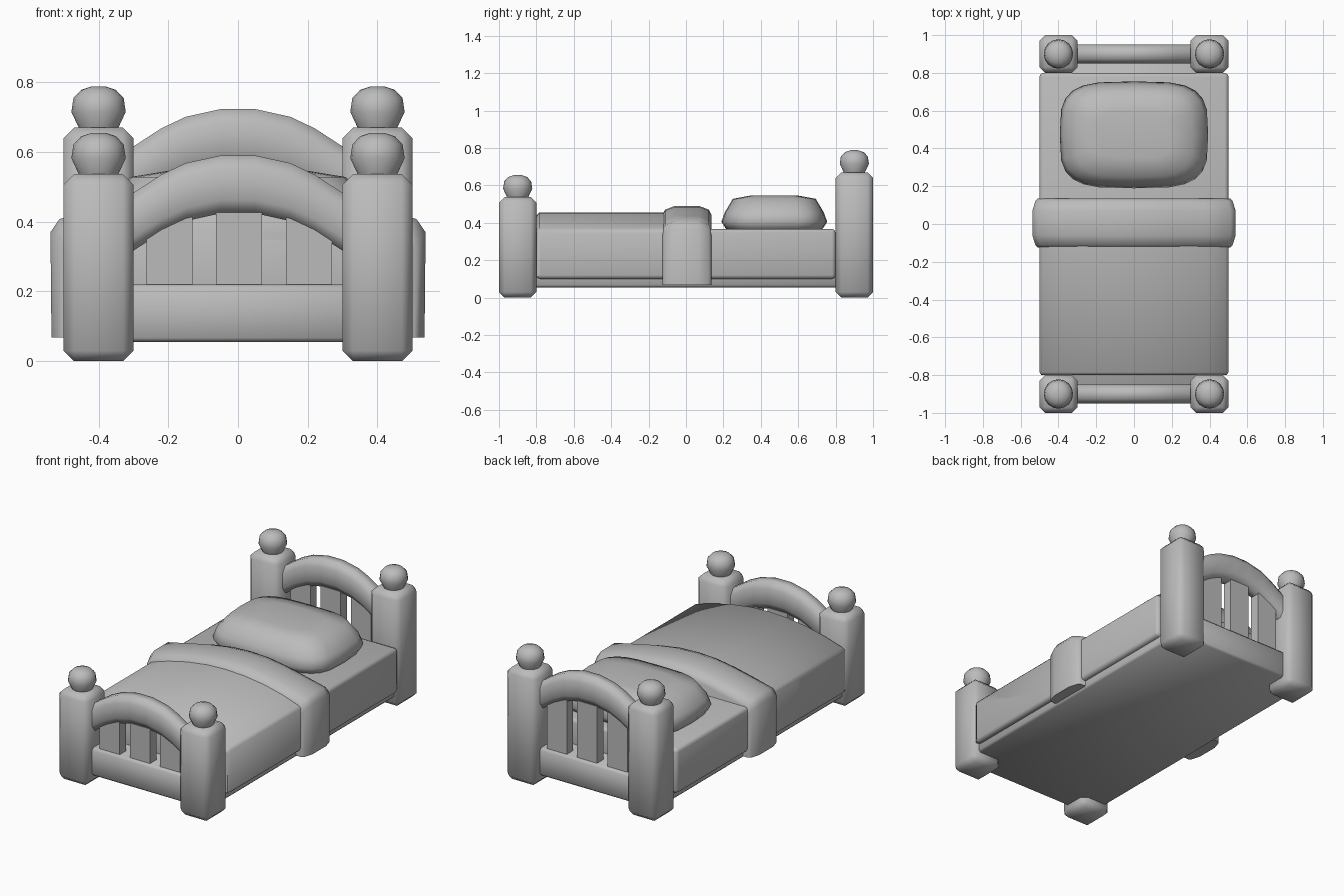
import bpy, bmesh
from math import cos, sin, pi, copysign, radians

cube = bpy.data.objects.get("Cube")
if cube:
    bpy.data.objects.remove(cube, do_unlink=True)

GREY = (0.5, 0.5, 0.5, 1)
mat = bpy.data.materials.new("plain grey")
mat.use_nodes = True
mat.diffuse_color = GREY
mat.node_tree.nodes["Principled BSDF"].inputs["Base Color"].default_value = GREY


def finish(bm, name, bevel=0, segments=1, angle=50):
    bmesh.ops.recalc_face_normals(bm, faces=bm.faces)
    mesh = bpy.data.meshes.new(name)
    bm.to_mesh(mesh)
    bm.free()
    mesh.materials.append(mat)
    ob = bpy.data.objects.new(name, mesh)
    bpy.context.collection.objects.link(ob)
    bpy.ops.object.select_all(action='DESELECT')
    ob.select_set(True)
    bpy.context.view_layer.objects.active = ob
    if bevel:
        mod = ob.modifiers.new("Bevel", 'BEVEL')
        mod.width, mod.segments = bevel, segments
        mod.limit_method = 'ANGLE'
        bpy.ops.object.modifier_apply(modifier=mod.name)
    bpy.ops.object.shade_smooth_by_angle(angle=radians(angle))
    return ob


def box(name, x, y, z, bevel=0, segments=1):
    """Box from (min, max) pairs."""
    bm = bmesh.new()
    bmesh.ops.create_cube(bm, size=1)
    for v in bm.verts:
        for i, (a, b) in enumerate((x, y, z)):
            v.co[i] = a if v.co[i] < 0 else b
    return finish(bm, name, bevel, segments)


def loft(name, rings, angle=50, **kw):
    """Skin a row of closed rings and cap both ends."""
    bm = bmesh.new()
    rows = [[bm.verts.new(p) for p in ring] for ring in rings]
    n = len(rows[0])
    for a, b in zip(rows, rows[1:]):
        for i in range(n):
            j = (i + 1) % n
            bm.faces.new((a[i], a[j], b[j], b[i]))
    bm.faces.new(rows[0])
    bm.faces.new(rows[-1])
    return finish(bm, name, angle=angle, **kw)


def mirrored(half):
    """Complete a right-hand profile that ends on the centre line."""
    return half + [(-x, z) for x, z in reversed(half) if x > 0]


def circle(x, y, z, r, n=16):
    return [(x + r * cos(2 * pi * i / n), y + r * sin(2 * pi * i / n), z) for i in range(n)]


# End boards: posts, knobs, arched rail and slats
KNOB = [(-0.02, 0.05), (0.0, 0.057), (0.045, 0.078), (0.085, 0.072), (0.108, 0.05), (0.118, 0.02)]
ARCH = [(0.36, -0.145), (0.3, -0.107), (0.22, -0.055), (0.15, -0.022), (0.05, 0)]
SECTION = [(0.05, 0.045), (0.025, 0.083), (-0.025, 0.083), (-0.05, 0.045),
           (-0.05, -0.045), (-0.025, -0.083), (0.025, -0.083), (0.05, -0.045)]

for end, y, top in (("head", 0.9, 0.67), ("foot", -0.9, 0.537)):
    for side, x in (("left", 0.4), ("right", -0.4)):
        box(f"{end}_post_{side}", (x - 0.1, x + 0.1), (y - 0.1, y + 0.1), (0, top), 0.03)
        loft(f"{end}_knob_{side}", [circle(x, y, top + h, r) for h, r in KNOB])
    crown = top - 0.03
    loft(f"{end}_arch_rail",
         [[(x, y + dy, crown + z + dz) for dy, dz in SECTION] for x, z in mirrored(ARCH)], angle=60)
    for i in (-1, 0, 1):
        x = 0.2 * i + 0.003
        box(f"{end}_slat_{i + 2}", (x - 0.066, x + 0.066), (y - 0.03, y + 0.03), (0.2, crown - 0.08))

# Base and mattress
box("bed_base", (-0.47, 0.47), (-0.95, 0.95), (0.055, 0.22), 0.012)
box("mattress", (-0.5, 0.5), (-0.8, 0.8), (0.1, 0.367), 0.02, 2)

# Blanket with domed top
DOME = mirrored([(0.5, 0.12), (0.5, 0.355), (0.485, 0.37), (0.38, 0.402), (0.25, 0.432), (0.12, 0.45), (0, 0.455)])
loft("blanket", [[(x * s, y, z - d) for x, z in DOME]
                 for y, s, d in ((-0.8, 0.98, 0.015), (-0.785, 1, 0), (0, 1, 0))])

# Folded-back blanket edge
FOLD = mirrored([(0.535, 0.068), (0.538, 0.37), (0.512, 0.408), (0.38, 0.437), (0.25, 0.465), (0.12, 0.485), (0, 0.49)])
ROUND = [(-0.125, 0.945, 0.045), (-0.112, 0.97, 0.02), (-0.06, 1, 0)]
ROUND += [(0.01 - y, s, d) for y, s, d in reversed(ROUND)]
loft("blanket_fold", [[(x * s, y, z - (d if z > 0.1 else 0)) for x, z in FOLD] for y, s, d in ROUND], angle=60)


# Pillow
def rounded(rx, ry, z, n=24):
    def power(t):
        return copysign(abs(t) ** 0.55, t)
    return [(rx * power(cos(2 * pi * i / n)), 0.472 + ry * power(sin(2 * pi * i / n)), z) for i in range(n)]


loft("pillow", [rounded(0.36, 0.25, 0.355), rounded(0.393, 0.283, 0.405), rounded(0.375, 0.265, 0.455),
                rounded(0.31, 0.222, 0.528), rounded(0.2, 0.125, 0.546)], angle=70)
